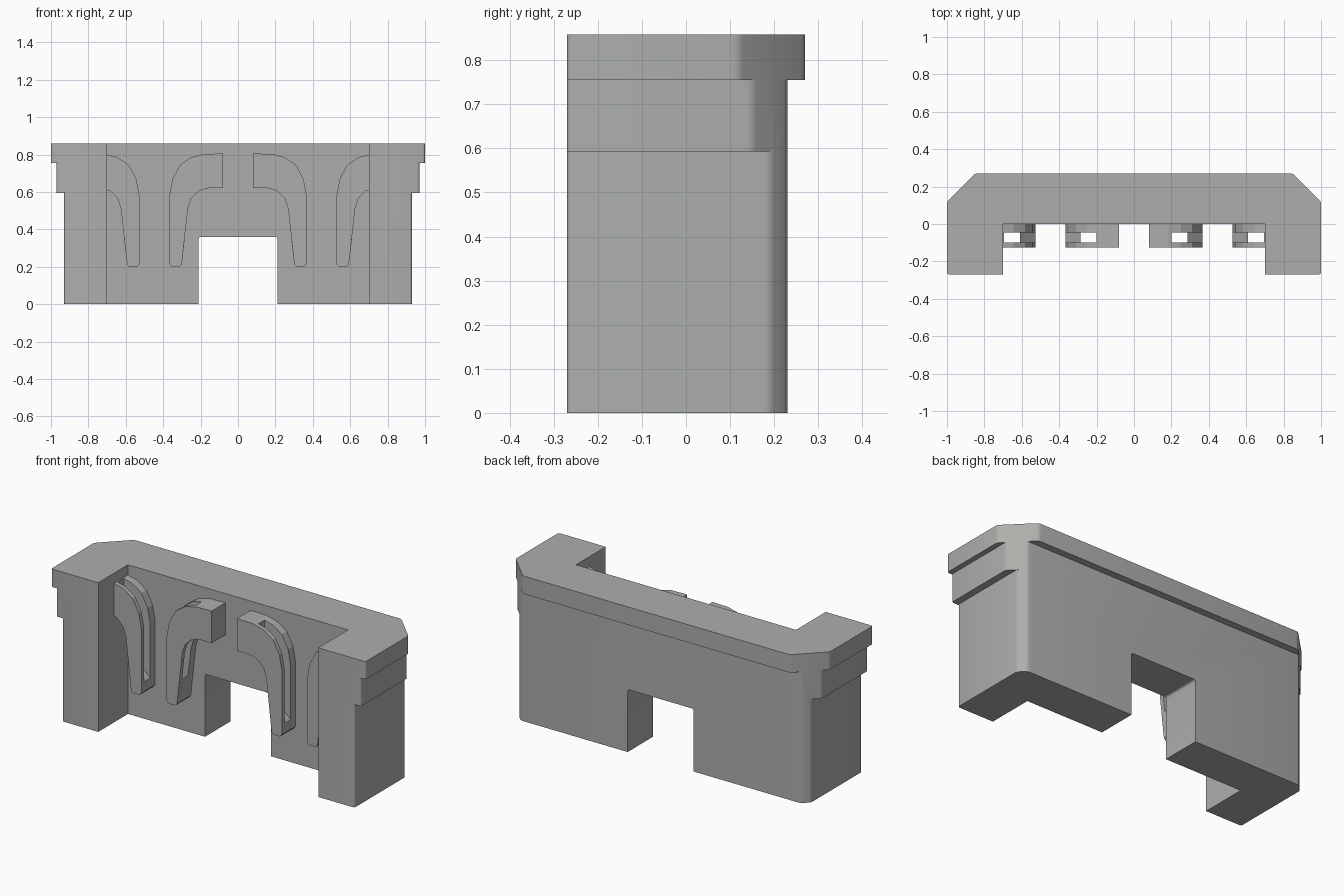
import bpy
import bmesh

cube = bpy.data.objects.get("Cube")
if cube:
    bpy.data.objects.remove(cube, do_unlink=True)

grey = bpy.data.materials.new("light_grey")
grey.use_nodes = True
colour = (0.42, 0.43, 0.41, 1)
grey.diffuse_color = colour
grey.node_tree.nodes["Principled BSDF"].inputs["Base Color"].default_value = colour


def prism(name, outline, axis, low, high, rounded=None, radius=0.012):
    """Extrude a flat outline along y or z, rounding chosen long edges."""
    bm = bmesh.new()
    verts = [bm.verts.new((a, b, low) if axis == "z" else (a, low, b)) for a, b in outline]
    face = bm.faces.new(verts)
    moved = bmesh.ops.extrude_face_region(bm, geom=[face])["geom"]
    step = (0, 0, high - low) if axis == "z" else (0, high - low, 0)
    bmesh.ops.translate(bm, vec=step, verts=[v for v in moved if isinstance(v, bmesh.types.BMVert)])
    bmesh.ops.recalc_face_normals(bm, faces=bm.faces)
    if rounded:
        k = 2 if axis == "z" else 1
        edges = [e for e in bm.edges
                 if abs(e.verts[0].co[k] - e.verts[1].co[k]) > 1e-4 and rounded(e.verts[0].co)]
        bmesh.ops.bevel(bm, geom=edges, offset=radius, segments=3, profile=0.5, affect="EDGES")
    mesh = bpy.data.meshes.new(name)
    bm.to_mesh(mesh)
    bm.free()
    mesh.materials.append(grey)
    obj = bpy.data.objects.new(name, mesh)
    bpy.context.collection.objects.link(obj)
    return obj


def combine(target, other, operation):
    mod = target.modifiers.new(operation.lower(), "BOOLEAN")
    mod.operation = operation
    mod.solver = "EXACT"
    mod.object = other
    bpy.context.view_layer.objects.active = target
    bpy.ops.object.modifier_apply(modifier=mod.name)
    bpy.data.objects.remove(other, do_unlink=True)


# Housing: three stacked U-shaped tiers sharing the same corner chamfer plane
FRONT, PILLAR, CHAMFER = -0.27, 0.7, 1.12


def tier(name, side, back, low, high):
    half = [(PILLAR, 0), (PILLAR, FRONT), (side, FRONT),
            (side, CHAMFER - side), (CHAMFER - back, back)]
    outline = half + [(-x, y) for x, y in reversed(half)]
    return prism(name, outline, "z", low, high, lambda co: abs(co.x) > PILLAR + 0.05)


housing = tier("housing", 0.93, 0.23, 0, 0.593)
shoulder = tier("shoulder", 0.97, 0.23, 0.593, 0.755)
rim = tier("rim", 1.0, 0.27, 0.755, 0.858)

# Doorway through the lower wall
doorway = prism("doorway", [(-0.21, -0.1), (0.21, -0.1), (0.21, 0.36), (-0.21, 0.36)],
                "y", -0.1, 0.35, lambda co: co.z > 0.3)
combine(housing, doorway, "DIFFERENCE")
combine(housing, shoulder, "UNION")
combine(housing, rim, "UNION")

# Merge flat areas left by the joins
bm = bmesh.new()
bm.from_mesh(housing.data)
bmesh.ops.remove_doubles(bm, verts=bm.verts, dist=1e-5)
bmesh.ops.dissolve_limit(bm, angle_limit=0.01, verts=bm.verts, edges=bm.edges)
bm.to_mesh(housing.data)
bm.free()

# Hooks: two curved plates joined by an arm block and a foot, open slot between
HOOK = [(0.08, 0.805), (0.18, 0.803), (0.25, 0.785), (0.31, 0.745), (0.35, 0.67),
        (0.367, 0.58), (0.367, 0.215), (0.355, 0.2), (0.312, 0.2), (0.301, 0.212),
        (0.268, 0.51), (0.25, 0.565), (0.21, 0.605), (0.16, 0.62), (0.08, 0.62)]
ARM = [(0.08, 0.805), (0.18, 0.803), (0.2, 0.798), (0.2, 0.612), (0.16, 0.62), (0.08, 0.62)]
FOOT = [(0.367, 0.27), (0.367, 0.215), (0.355, 0.2), (0.312, 0.2), (0.301, 0.212), (0.285, 0.35)]
LAYERS = [("back_plate", HOOK, -0.045, 0.01), ("front_plate", HOOK, -0.125, -0.1),
          ("arm", ARM, -0.1, -0.045), ("foot", FOOT, -0.1, -0.045)]


def hook(name, place):
    for part, outline, low, high in LAYERS:
        prism(f"{name}_{part}", [(place(x), z) for x, z in outline], "y", low, high)


for label, sign in (("left", 1), ("right", -1)):
    hook(f"{label}_inner_hook", lambda x: sign * x)
    hook(f"{label}_outer_hook", lambda x: sign * (0.894 - x))

# Smooth the small rounded corners, keep the rest sharp
bpy.ops.object.select_all(action="DESELECT")
housing.select_set(True)
bpy.context.view_layer.objects.active = housing
bpy.ops.object.shade_smooth_by_angle(angle=0.6)
